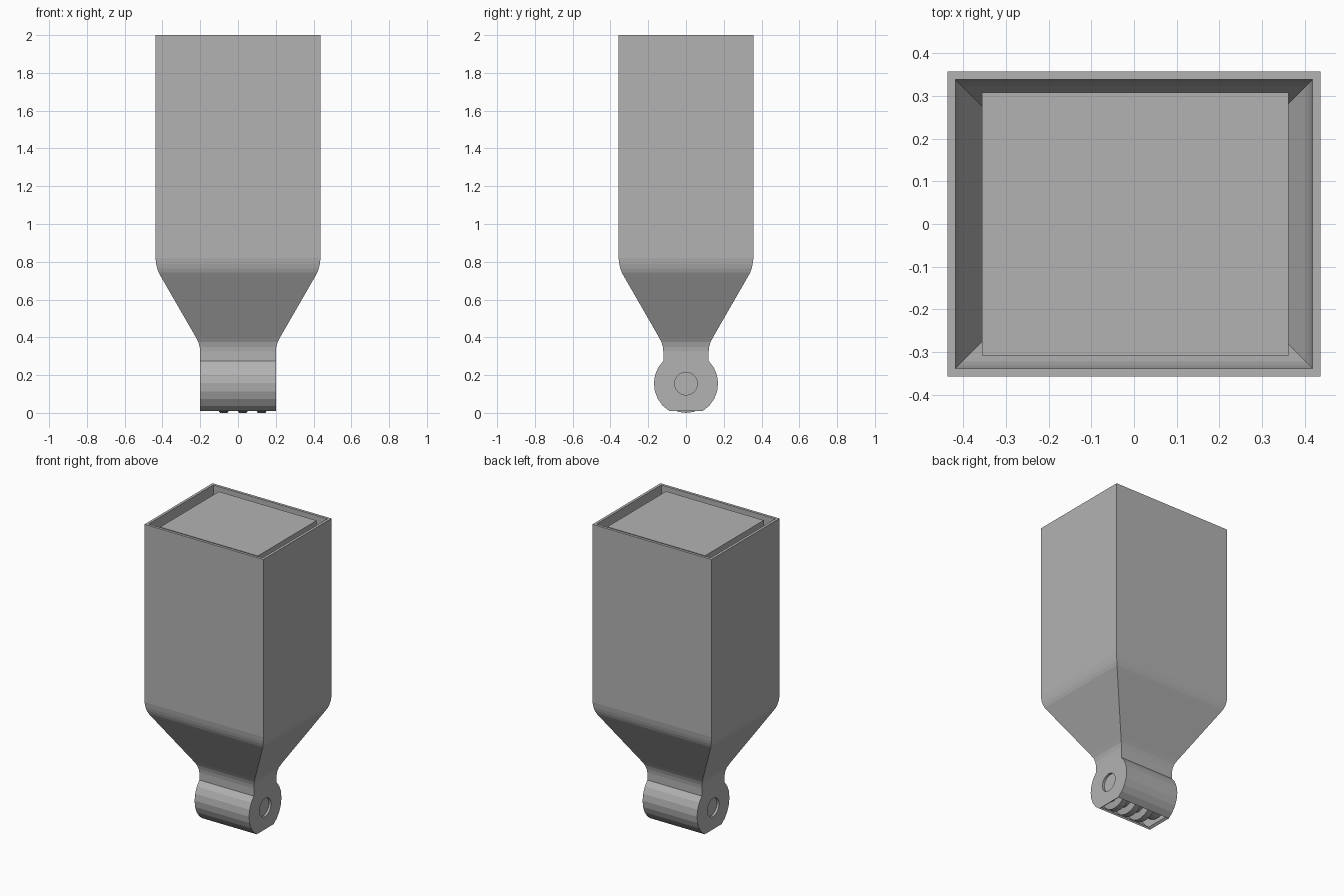
import bpy, bmesh, math

if "Cube" in bpy.data.objects:
    bpy.data.objects.remove(bpy.data.objects["Cube"])

mat = bpy.data.materials.new("plain grey")
mat.diffuse_color = (0.45, 0.45, 0.45, 1)
mat.use_nodes = True
mat.node_tree.nodes["Principled BSDF"].inputs["Base Color"].default_value = mat.diffuse_color


def finish(bm, name):
    bmesh.ops.recalc_face_normals(bm, faces=bm.faces)
    me = bpy.data.meshes.new(name)
    bm.to_mesh(me)
    bm.free()
    me.materials.append(mat)
    ob = bpy.data.objects.new(name, me)
    bpy.context.collection.objects.link(ob)
    return ob


def bridge(bm, a, b, skip=()):
    n = len(a)
    for i in range(n):
        if i not in skip:
            bm.faces.new((a[i], a[(i + 1) % n], b[(i + 1) % n], b[i]))


def rect(bm, hx, hy, z):
    return [bm.verts.new((sx * hx, sy * hy, z))
            for sx, sy in ((-1, -1), (1, -1), (1, 1), (-1, 1))]


# Hollow tapered housing: half width by height, wall 0.018 thick
profile = [(0.2, 0.25), (0.2, 0.325), (0.203, 0.35), (0.21, 0.375), (0.224, 0.402),
           (0.406, 0.718), (0.42, 0.743), (0.428, 0.765), (0.433, 0.787), (0.437, 0.82),
           (0.437, 2.0)]
bm = bmesh.new()
loops = [rect(bm, x, x - 0.08, z) for x, z in profile]
loops += [rect(bm, x - 0.018, x - 0.098, z) for x, z in reversed(profile[1:])]
for a, b in zip(loops, loops[1:]):
    bridge(bm, a, b)
bm.faces.new(loops[0])
bm.faces.new(loops[-1])
finish(bm, "housing")

# Inner block just below the rim
bm = bmesh.new()
lo, hi = rect(bm, 0.359, 0.308, 0.7), rect(bm, 0.359, 0.308, 1.985)
bridge(bm, lo, hi)
bm.faces.new(lo)
bm.faces.new(hi)
finish(bm, "inner_block").location.x = 0.003

# Hollow knuckle with a flat, open bottom and round end holes
CZ, R, ARC, FLAT = 0.155, 0.17, 20, 5
corner = math.asin(0.145 / R)
angles = [-corner + (math.pi + 2 * corner) * i / ARC for i in range(ARC)]
angles += [math.pi + corner + (math.pi - 2 * corner) * i / FLAT for i in range(FLAT)]


def ring(bm, x, r, flat=False):
    out = []
    for i, a in enumerate(angles):
        rr = r
        if flat and i > ARC:
            rr = min(r, r * math.sin(corner) / -math.sin(a))
        out.append(bm.verts.new((x, rr * math.cos(a), CZ + rr * math.sin(a))))
    return out


bm = bmesh.new()
o1, o2 = ring(bm, -0.2, R, True), ring(bm, 0.2, R, True)
i1, i2 = ring(bm, -0.185, R * 0.93, True), ring(bm, 0.185, R * 0.93, True)
bottom = range(ARC, ARC + FLAT)
bridge(bm, o1, o2, bottom)
bridge(bm, i1, i2, bottom)
for o, i, x in ((o1, i1, -1), (o2, i2, 1)):
    h, k = ring(bm, x * 0.2, 0.06), ring(bm, x * 0.185, 0.06)
    bridge(bm, o, h)
    bridge(bm, h, k)
    bridge(bm, k, i)
    bridge(bm, o, i, range(ARC))
for c in (ARC, 0):
    bm.faces.new((o1[c], o2[c], i2[c], i1[c]))
finish(bm, "knuckle")

# Solid core behind the end holes
bm = bmesh.new()
a, b = ring(bm, -0.184, 0.11), ring(bm, 0.184, 0.11)
bridge(bm, a, b)
bm.faces.new(a)
bm.faces.new(b)
finish(bm, "core")

# Spiral rib showing through the bottom opening
bm = bmesh.new()
TURNS, STEPS, PITCH = 3, 24, 0.1
prev = None
for s in range(TURNS * STEPS + 1):
    t = 2 * math.pi * s / STEPS
    x = -0.15 + PITCH * s / STEPS
    sec = [bm.verts.new((x + dx, r * math.cos(t), CZ + r * math.sin(t)))
           for dx, r in ((-0.03, 0.105), (-0.02, 0.155), (0.02, 0.155), (0.03, 0.105))]
    if prev:
        bridge(bm, prev, sec)
    else:
        bm.faces.new(sec)
    prev = sec
bm.faces.new(prev)
finish(bm, "spiral_rib")
